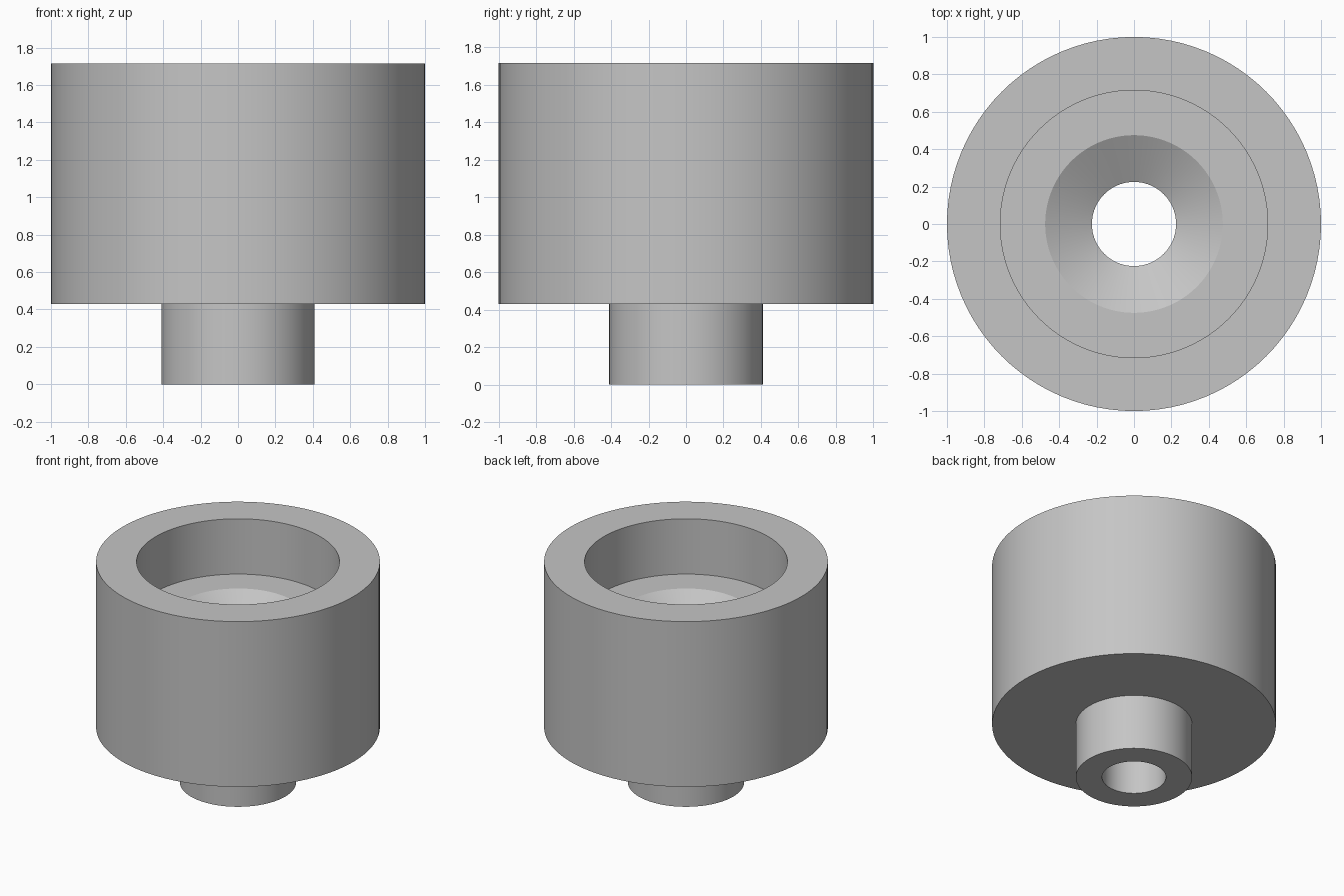
import bpy
import bmesh
import math

SEGMENTS = 96

cube = bpy.data.objects.get("Cube")
if cube:
    bpy.data.objects.remove(cube, do_unlink=True)

grey = bpy.data.materials.new("plain_grey")
grey.use_nodes = True
colour = (0.56, 0.56, 0.56, 1)
grey.diffuse_color = colour
grey.node_tree.nodes["Principled BSDF"].inputs["Base Color"].default_value = colour


def lathe(name, profile):
    """Revolve a closed (radius, height) profile around z."""
    bm = bmesh.new()
    verts = [bm.verts.new((r, 0, z)) for r, z in profile]
    edges = [bm.edges.new((a, b)) for a, b in zip(verts, verts[1:] + verts[:1])]
    bmesh.ops.spin(bm, geom=verts + edges, cent=(0, 0, 0), axis=(0, 0, 1),
                   angle=math.tau, steps=SEGMENTS)
    bmesh.ops.remove_doubles(bm, verts=bm.verts, dist=0.0001)
    bmesh.ops.recalc_face_normals(bm, faces=bm.faces)
    mesh = bpy.data.meshes.new(name)
    bm.to_mesh(mesh)
    bm.free()
    mesh.materials.append(grey)
    obj = bpy.data.objects.new(name, mesh)
    bpy.context.collection.objects.link(obj)
    bpy.ops.object.select_all(action="DESELECT")
    obj.select_set(True)
    bpy.context.view_layer.objects.active = obj
    bpy.ops.object.shade_smooth_by_angle(angle=math.radians(25))
    return obj


# Wide cup on a narrow stem, with a round recess draining into a through bore
lathe("cup_with_stem", [
    (0.225, 0), (0.41, 0),            # stem end
    (0.41, 0.43), (1, 0.43),          # underside of the cup
    (1, 1.715), (0.715, 1.715),       # outer wall and rim
    (0.715, 1.285), (0.475, 1.285),   # recess wall and floor
    (0.225, 1.145),                   # countersink into the bore
])
